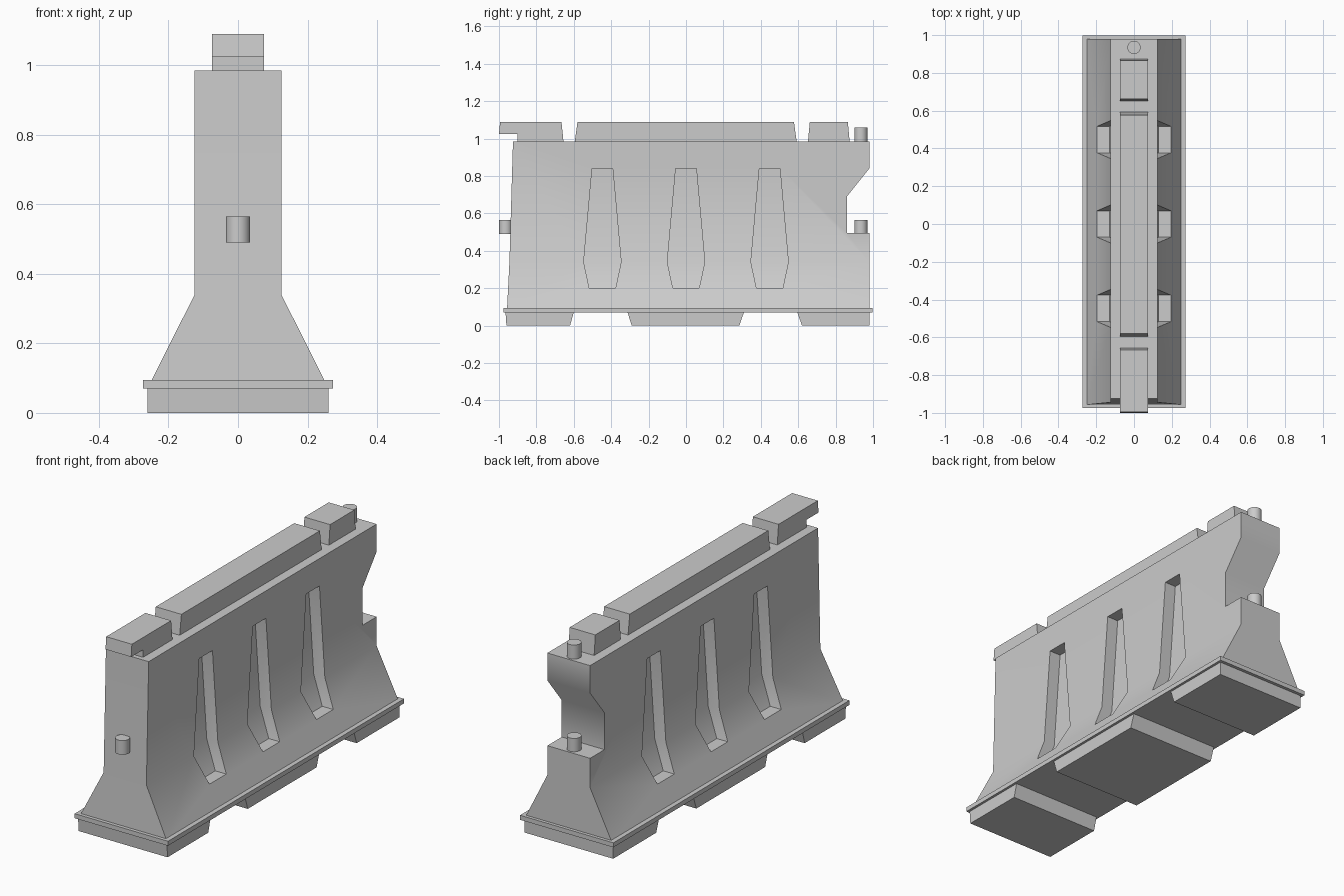
import bpy, bmesh

if "Cube" in bpy.data.objects:
    bpy.data.objects.remove(bpy.data.objects["Cube"])


def loft(name, rings):
    """Solid from stacked rectangles given as (z, x0, x1, y0, y1)."""
    bm = bmesh.new()
    loops = [[bm.verts.new(p) for p in
              ((x0, y0, z), (x1, y0, z), (x1, y1, z), (x0, y1, z))]
             for z, x0, x1, y0, y1 in rings]
    bm.faces.new(loops[0][::-1])
    bm.faces.new(loops[-1])
    for a, b in zip(loops, loops[1:]):
        for i in range(4):
            j = (i + 1) % 4
            bm.faces.new((a[i], a[j], b[j], b[i]))
    bmesh.ops.recalc_face_normals(bm, faces=bm.faces)
    mesh = bpy.data.meshes.new(name)
    bm.to_mesh(mesh)
    bm.free()
    obj = bpy.data.objects.new(name, mesh)
    bpy.context.collection.objects.link(obj)
    return obj


def activate(obj):
    bpy.ops.object.select_all(action='DESELECT')
    obj.select_set(True)
    bpy.context.view_layer.objects.active = obj


def cut(obj, cutter):
    cutter.hide_render = True
    mod = obj.modifiers.new("cut", 'BOOLEAN')
    mod.operation = 'DIFFERENCE'
    mod.solver = 'EXACT'
    mod.object = cutter
    activate(obj)
    bpy.ops.object.modifier_apply(modifier=mod.name)
    bpy.data.objects.remove(cutter)


# Flared barrier body with slightly leaning front end
body = loft("barrier_body", [(0.085, -0.253, 0.253, -0.957, 0.98),
                             (0.34, -0.125, 0.125, -0.944, 0.98),
                             (0.985, -0.125, 0.125, -0.925, 0.98)])

# Connector notch in the rear end
cut(body, loft("notch_cutter", [(0.495, -0.4, 0.4, 0.86, 1.1),
                                (0.69, -0.4, 0.4, 0.86, 1.1),
                                (0.86, -0.4, 0.4, 0.996, 1.1)]))

# Tapered pockets on both sides
for yc in (-0.447, 0, 0.447):
    for side in (-1, 1):
        rings = []
        for z, depth_x, hw in ((0.2, 0.131, 0.07), (0.34, 0.06, 0.1), (0.84, 0.06, 0.055)):
            x0, x1 = sorted((side * depth_x, side * 0.35))
            rings.append((z, x0, x1, yc - hw, yc + hw))
        cut(body, loft("pocket_cutter", rings))

activate(body)
bpy.ops.object.shade_smooth_by_angle(angle=0.7)

# Base flange and feet
loft("base_flange", [(0.07, -0.273, 0.273, -0.975, 0.997),
                     (0.094, -0.273, 0.273, -0.975, 0.997)])
for name, b0, b1, t0, t1 in (("front_foot", -0.96, -0.62, -0.965, -0.6),
                             ("middle_foot", -0.29, 0.285, -0.313, 0.31),
                             ("rear_foot", 0.62, 0.98, 0.595, 0.98)):
    loft(name, [(0, -0.26, 0.26, b0, b1), (0.072, -0.26, 0.26, t0, t1)])

# Top rail blocks, the front one with an overhanging hook
W = 0.075
loft("middle_rail", [(0.983, -W, W, -0.595, 0.592), (1.09, -W, W, -0.58, 0.577)])
loft("rear_rail", [(0.983, -W, W, 0.652, 0.875), (1.09, -W, W, 0.662, 0.865)])
loft("front_hook", [(0.983, -W, W, -0.9, -0.655), (1.025, -W, W, -0.9, -0.659),
                    (1.025, -W, W, -1.0, -0.659), (1.09, -W, W, -0.994, -0.666)])

# Connector pins
for name, y, z in (("front_pin", -0.965, 0.528), ("rear_lower_pin", 0.935, 0.528),
                   ("rear_upper_pin", 0.935, 1.022)):
    bpy.ops.mesh.primitive_cylinder_add(vertices=32, radius=0.035, depth=0.075,
                                        location=(0, y, z))
    bpy.context.object.name = name
    bpy.ops.object.shade_smooth_by_angle()
